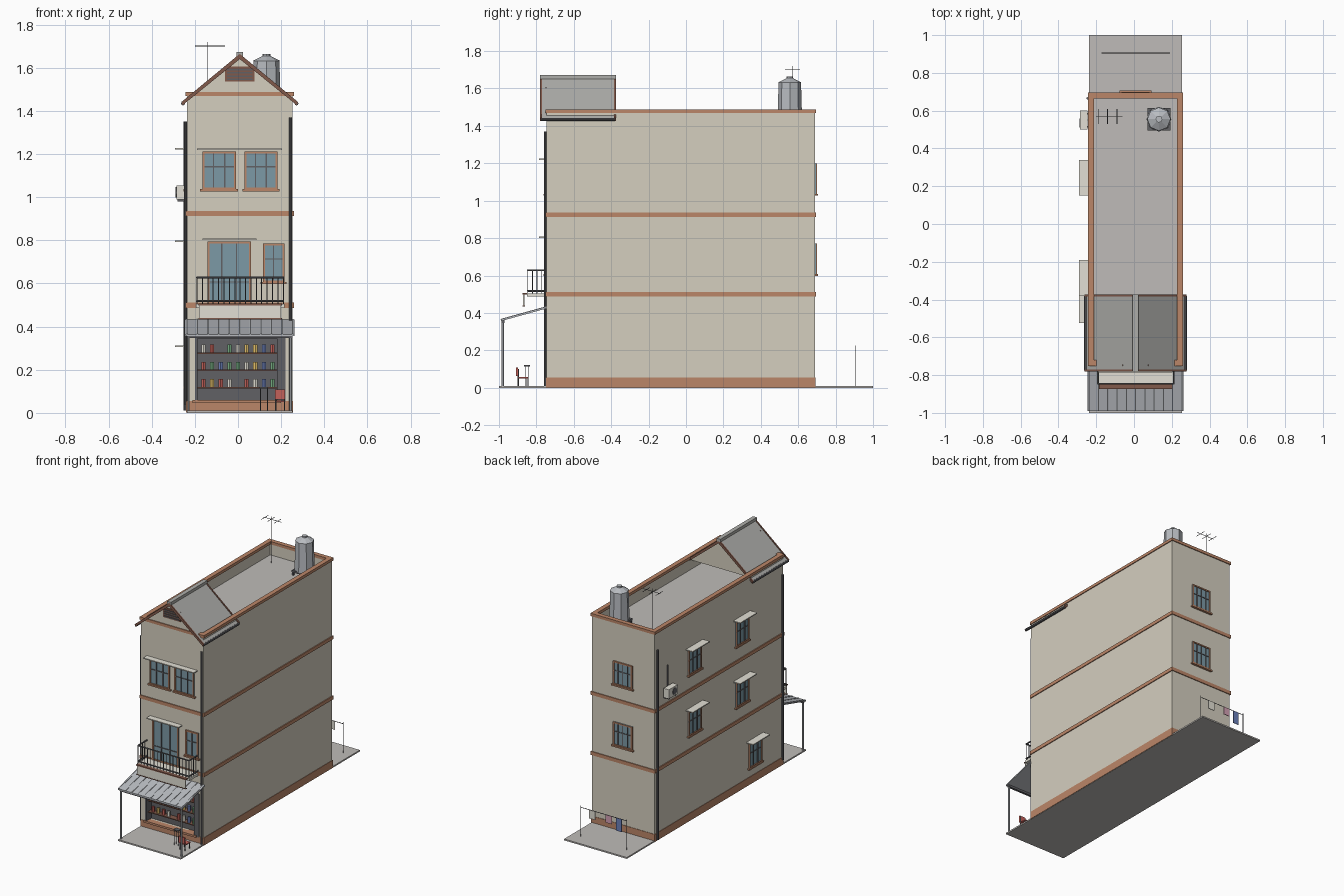
import bpy, bmesh, math, random
from mathutils import Matrix, Vector

if "Cube" in bpy.data.objects:
    bpy.data.objects.remove(bpy.data.objects["Cube"])

random.seed(4)
XL, XR, YF, YB = -0.237, 0.253, -0.745, 0.69   # wall planes
XC = (XL + XR) / 2


def mat(name, r, g, b):
    m = bpy.data.materials.new(name)
    m.diffuse_color = (r, g, b, 1)
    m.use_nodes = True
    m.node_tree.nodes["Principled BSDF"].inputs["Base Color"].default_value = m.diffuse_color
    return m


WALL = mat("plaster", .66, .62, .52)
BRICK = mat("terracotta", .50, .24, .14)
WOOD = mat("dark_wood", .22, .10, .07)
DARK = mat("dark_metal", .12, .12, .13)
GLASS = mat("glass", .20, .32, .38)
METAL = mat("sheet_metal", .48, .50, .53)
ROOF = mat("roof_grey", .42, .42, .40)
DECK = mat("concrete", .52, .50, .48)
PALE = mat("pale", .76, .74, .66)
RED = mat("red", .55, .12, .10)
BLUE = mat("blue", .15, .22, .50)
PINK = mat("pink", .65, .35, .45)
GREEN = mat("green", .18, .42, .22)
YELLOW = mat("amber", .80, .55, .15)


def finish(name, bm, m):
    me = bpy.data.meshes.new(name)
    bm.to_mesh(me)
    bm.free()
    me.materials.append(m)
    ob = bpy.data.objects.new(name, me)
    bpy.context.collection.objects.link(ob)
    return ob


def boxes(name, items, m):
    """Axis-aligned boxes (x0, x1, y0, y1, z0, z1) in one object."""
    bm = bmesh.new()
    for x0, x1, y0, y1, z0, z1 in items:
        c = Vector(((x0 + x1) / 2, (y0 + y1) / 2, (z0 + z1) / 2))
        bmesh.ops.create_cube(bm, size=1, matrix=Matrix.Translation(c) @ Matrix.Diagonal((x1 - x0, y1 - y0, z1 - z0, 1)))
    return finish(name, bm, m)


def rods(name, segs, r, m, sides=6):
    """Straight round bars between point pairs."""
    bm = bmesh.new()
    for a, b in segs:
        a, b = Vector(a), Vector(b)
        rot = (b - a).to_track_quat('Z', 'Y').to_matrix().to_4x4()
        bmesh.ops.create_cone(bm, cap_ends=True, segments=sides, radius1=r, radius2=r, depth=(b - a).length,
                              matrix=Matrix.Translation((a + b) / 2) @ rot)
    return finish(name, bm, m)


def prism(name, pts, axis, a, b, m):
    """Extrude a profile along x (pts are y,z) or y (pts are x,z)."""
    bm = bmesh.new()
    put = (lambda p, t: (t, p[0], p[1])) if axis == 'x' else (lambda p, t: (p[0], t, p[1]))
    f = bm.faces.new([bm.verts.new(put(p, a)) for p in pts])
    g = bmesh.ops.extrude_face_region(bm, geom=[f])
    d = Vector((b - a, 0, 0)) if axis == 'x' else Vector((0, b - a, 0))
    bmesh.ops.translate(bm, vec=d, verts=[v for v in g['geom'] if isinstance(v, bmesh.types.BMVert)])
    bmesh.ops.recalc_face_normals(bm, faces=bm.faces)
    return finish(name, bm, m)


def on_wall(side, u0, u1, d0, d1, z0, z1):
    """Box placed against a wall: u along it, d outwards."""
    if side == 'front':
        return (u0, u1, YF - d1, YF - d0, z0, z1)
    if side == 'back':
        return (u0, u1, YB + d0, YB + d1, z0, z1)
    return (XL - d1, XL - d0, u0, u1, z0, z1)


def window(name, side, u0, u1, z0, z1, panes=2, bar=0.6, sill=True):
    B = lambda *a: on_wall(side, *a)
    t = .009
    boxes(name + "_glass", [B(u0, u1, -.005, .004, z0, z1)], GLASS)
    frame = [B(u0, u0 + t, 0, .010, z0, z1), B(u1 - t, u1, 0, .010, z0, z1),
             B(u0, u1, 0, .010, z1 - t, z1), B(u0, u1, 0, .010, z0, z0 + t)]
    if sill:
        frame.append(B(u0 - .01, u1 + .01, 0, .016, z0 - .008, z0 + .002))
    boxes(name + "_frame", frame, BRICK)
    w = (u1 - u0) / panes
    bars = [B(u0 + i * w - .003, u0 + i * w + .003, 0, .009, z0, z1) for i in range(1, panes)]
    zb = z0 + bar * (z1 - z0)
    boxes(name + "_bars", bars + [B(u0, u1, 0, .008, zb - .003, zb + .003)], DARK)


# ground slab and body with recessed shop front
boxes("ground_slab", [(XL, XR, -1, 1, 0, .010)], DECK)
body = boxes("body", [(XL, XR, YF, YB, .004, 1.385)], WALL)
plinth = boxes("plinth", [(XL - .003, XR + .003, YF - .003, YB + .003, .002, .056)], BRICK)
cut = boxes("shop_cutter", [(-.195, .215, YF - .05, YF + .06, .056, .352)], DARK)
cut.hide_render = True
cut.hide_set(True)
mod = body.modifiers.new("shop", 'BOOLEAN')
mod.operation, mod.object, mod.solver = 'DIFFERENCE', cut, 'EXACT'


def ring(name, e, t, z0, z1, m):
    x0, x1, y0, y1 = XL - e, XR + e, YF - e, YB + e
    boxes(name, [(x0, x0 + t, y0, y1, z0, z1), (x1 - t, x1, y0, y1, z0, z1),
                 (x0 + t, x1 - t, y0, y0 + t, z0, z1), (x0 + t, x1 - t, y1 - t, y1, z0, z1)], m)


ring("floor_band_lower", .006, .02, .487, .512, BRICK)
ring("floor_band_upper", .006, .02, .912, .936, BRICK)
ring("parapet", 0, .02, 1.38, 1.472, WALL)
ring("coping", .006, .032, 1.468, 1.488, BRICK)
boxes("roof_deck", [(XL + .01, XR - .01, YF + .01, YB - .01, 1.375, 1.39)], DECK)

# gable roof over the front bay
RY0, RY1, EZ, RZ, HW = -.775, -.38, 1.44, 1.66, .263
prism("gable", [(XC - .24, 1.45), (XC + .24, 1.45), (XC, 1.647)], 'y', YF, -.40, WALL)
for s, tag in ((-1, "left"), (1, "right")):
    e = XC + s * HW
    prism("roof_slope_" + tag, [(XC, RZ), (e, EZ), (e, EZ - .01), (XC, RZ - .012)], 'y', RY0, RY1, ROOF)
    for y, end in ((RY0 - .006, "front"), (RY1 - .004, "rear")):
        prism(f"barge_board_{end}_{tag}", [(XC, RZ + .004), (e + s * .006, EZ + .002),
              (e + s * .002, EZ - .014), (XC, RZ - .020)], 'y', y, y + .010, WOOD)
    rods("gutter_" + tag, [((e, RY0, EZ - .006), (e, RY1, EZ - .006))], .009, DARK, 8)
boxes("ridge_cap", [(XC - .015, XC + .015, RY0 - .006, RY1 + .006, RZ - .008, RZ + .012)], ROOF)
boxes("gable_vent", [(XC - .068, XC + .068, YF - .006, YF, 1.535, 1.605)], WOOD)
boxes("vent_louvres", [(XC - .06, XC + .06, YF - .012, YF, 1.543 + i * .015, 1.549 + i * .015) for i in range(4)], DARK)

# shop interior: back panel, shelves, goods, counter
boxes("shop_back", [(-.195, .215, YF + .052, YF + .062, .056, .352)], DARK)
boxes("shop_frame", [(-.2, -.188, YF - .006, YF + .05, .05, .355), (.18, .22, YF - .006, YF + .05, .05, .355),
                     (-.2, .22, YF - .006, YF + .05, .345, .357)], DARK)
shelf_z = (.12, .20, .28)
boxes("shelves", [(-.188, .18, YF + .01, YF + .055, z - .006, z) for z in shelf_z], WOOD)
goods = {m: [] for m in (RED, BLUE, GREEN, YELLOW, PALE)}
for z in shelf_z:
    for i in range(9):
        x = -.16 + i * .04
        if random.random() < .85:
            goods[random.choice(list(goods))].append(((x, YF + .028, z), (x, YF + .028, z + .036)))
for m, segs in goods.items():
    if segs:
        rods("goods_" + m.name, segs, .011, m)
boxes("counter", [(-.21, .20, YF - .012, YF + .03, .046, .06)], BRICK)

# awning with seams, beam and posts
AY0, AY1 = -.99, YF
prism("awning", [(AY1, .432), (AY0, .364), (AY0, .356), (AY1, .424)], 'x', XL - .01, XR + .01, METAL)
prism("awning_beam", [(AY0 + .004, .362), (AY0 + .02, .364), (AY0 + .02, .347), (AY0 + .004, .347)], 'x', XL, XR, DARK)
rods("awning_seams", [((XL + i * .049, AY1, .432), (XL + i * .049, AY0, .364)) for i in range(11)], .004, METAL)
rods("awning_posts", [((x, -.98, .008), (x, -.98, .36)) for x in (XL + .008, XR - .008)], .006, METAL)

# balcony, sign board and railing
boxes("balcony_slab", [(-.195, .215, -.85, YF, .487, .505)], PALE)
boxes("sign_board", [(-.18, .20, -.872, -.864, .438, .500)], PALE)
boxes("sign_trim", [(-.184, .204, -.874, -.85, .498, .506), (-.184, .204, -.874, -.862, .434, .439)], WOOD)
bx0, bx1, by = -.19, .21, -.846
rail = []
for z in (.518, .628):
    rail += [((bx0, by, z), (bx1, by, z)), ((bx0, by, z), (bx0, YF, z)), ((bx1, by, z), (bx1, YF, z))]
rods("balcony_rails", rail, .005, DARK)
bal = [((bx0 + i * .025, by, .505), (bx0 + i * .025, by, .628)) for i in range(17)]
bal += [((x, by + i * .025, .505), (x, by + i * .025, .628)) for x in (bx0, bx1) for i in range(1, 4)]
rods("balusters", bal, .0025, DARK, 5)

# doors, windows and hoods
window("balcony_door", 'front', -.142, .060, .505, .795, 3, .35, False)
window("balcony_window", 'front', .115, .215, .605, .785)
window("upper_window_left", 'front', -.165, -.010, 1.035, 1.212, 3)
window("upper_window_right", 'front', .030, .182, 1.035, 1.212, 3)
hoods = [on_wall('front', -.165, .085, 0, .042, .801, .808), on_wall('front', -.19, .205, 0, .042, 1.219, 1.226)]
for i, (y, z) in enumerate([(.245, .605), (.245, 1.035), (-.285, .605), (-.285, 1.035), (-.43, .12)]):
    window(f"side_window_{i + 1}", 'left', y - .07, y + .07, z, z + .172, 3)
    hoods.append(on_wall('left', y - .095, y + .095, 0, .054, z + .186, z + .193))
boxes("window_hoods", hoods, PALE)
for i, z in enumerate((.605, 1.035)):
    window(f"back_window_{i + 1}", 'back', XC - .075, XC + .075, z, z + .165, 4)

# drain pipes and air conditioner
rods("drain_pipes", [((.243, YF - .008, .01), (.243, YF - .008, 1.37)), ((XL - .008, .665, .01), (XL - .008, .665, 1.35)),
                     ((XL - .006, YF + .012, .04), (XL - .006, YF + .012, 1.35))], .007, DARK, 8)
boxes("air_conditioner", [(-.286, -.245, .50, .60, .99, 1.055)], PALE)
boxes("air_conditioner_bracket", [(-.28, XL, y, y + .008, .98, .99) for y in (.51, .58)], DARK)
rods("air_conditioner_fan", [((-.289, .535, 1.022), (-.28, .535, 1.022))], .024, DARK, 10)
rods("air_conditioner_hose", [((XL - .005, .55, 1.05), (XL - .005, .55, 1.2))], .004, DARK)

# water tank on a stand
bm = bmesh.new()
for r1, r2, z0, z1 in ((.066, .060, 1.425, 1.632), (.062, .018, 1.632, 1.655), (.018, .018, 1.65, 1.664)):
    bmesh.ops.create_cone(bm, cap_ends=True, segments=8, radius1=r1, radius2=r2, depth=z1 - z0,
                          matrix=Matrix.Translation((.132, .555, (z0 + z1) / 2)))
finish("water_tank", bm, METAL)
boxes("tank_stand", [(.072, .192, .495, .615, 1.412, 1.425)] +
      [(x, x + .012, y, y + .012, 1.388, 1.412) for x in (.074, .178) for y in (.497, .601)], DARK)

# aerial
rods("aerial", [((-.14, .57, 1.39), (-.14, .57, 1.72)), ((-.20, .57, 1.70), (-.06, .57, 1.70))] +
     [((x, .53, 1.70), (x, .61, 1.70)) for x in (-.19, -.14, -.09)], .0018, DARK, 5)

# red chair on the porch
cx, cy = .195, -.87
boxes("chair", [(cx - .024, cx + .024, cy - .025, cy + .025, .05, .057), (cx - .024, cx + .024, cy - .038, cy - .028, .062, .108)], RED)
rods("chair_legs", [((cx + a, cy + b, .008), (cx + a, cy + b, .10 if b < 0 else .052)) for a in (-.02, .02) for b in (-.027, .02)], .003, DARK)
boxes("porch_stool", [(.10, .14, -.865, -.835, .113, .121)], DARK)
rods("stool_legs", [((x, y, .008), (x, y, .115)) for x in (.104, .136) for y in (-.86, -.84)], .002, DARK, 5)

# clothes line in the back yard
rods("clothes_line", [((-.17, .905, .215), (.19, .905, .215))] + [((x, .905, .008), (x, .905, .225)) for x in (-.17, .19)], .0022, DARK, 5)
for n, x, w, h, m in (("cloth_shirt", .10, .05, .06, PALE), ("cloth_towel", -.03, .05, .055, PINK), ("cloth_trousers", -.11, .045, .09, BLUE)):
    boxes(n, [(x - w / 2, x + w / 2, .903, .907, .215 - h, .215)], m)
